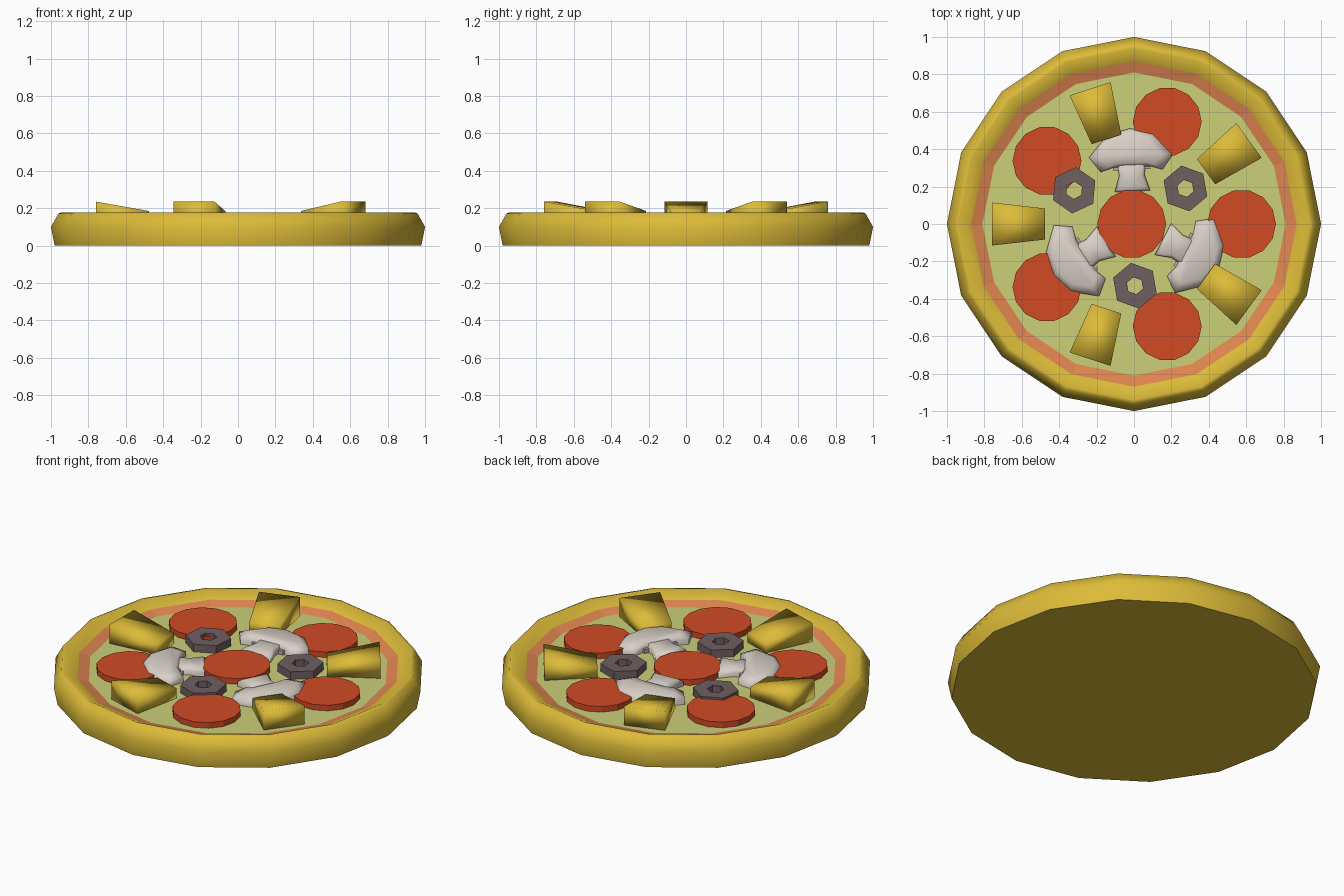
import bpy, bmesh, math
from mathutils import Matrix, Vector

if "Cube" in bpy.data.objects:
    bpy.data.objects.remove(bpy.data.objects["Cube"])

def material(name, rgb):
    m = bpy.data.materials.new(name)
    m.diffuse_color = (*rgb, 1)
    m.use_nodes = True
    m.node_tree.nodes["Principled BSDF"].inputs["Base Color"].default_value = m.diffuse_color
    return m

GOLD = material("golden_yellow", (0.72, 0.50, 0.04))
SAUCE = material("tomato_orange", (0.75, 0.24, 0.08))
CHEESE = material("pale_cheese", (0.60, 0.63, 0.19))
RED = material("sausage_red", (0.64, 0.07, 0.018))
CREAM = material("mushroom_cream", (0.70, 0.64, 0.58))
GILL = material("gill_beige", (0.50, 0.42, 0.35))
OLIVE = material("olive_grey", (0.16, 0.115, 0.12))

def add(name, bm, mat, smooth=None):
    mesh = bpy.data.meshes.new(name)
    bm.to_mesh(mesh)
    bm.free()
    mesh.materials.append(mat)
    ob = bpy.data.objects.new(name, mesh)
    bpy.context.collection.objects.link(ob)
    if smooth:
        bpy.ops.object.select_all(action='DESELECT')
        ob.select_set(True)
        bpy.context.view_layer.objects.active = ob
        bpy.ops.object.shade_smooth_by_angle(angle=math.radians(smooth))
    return ob

def lathe(name, profile, mat, n=16, smooth=None, cap_start=False, cap_end=False):
    """Turn an (r, z) profile, listed from the bottom up and inward."""
    bm = bmesh.new()
    rings = [[bm.verts.new((r * math.cos(2 * math.pi * j / n), r * math.sin(2 * math.pi * j / n), z))
              for j in range(n)] for r, z in profile]
    for a, b in zip(rings, rings[1:]):
        for j in range(n):
            k = (j + 1) % n
            bm.faces.new((a[j], a[k], b[k], b[j]))
    if cap_start:
        bm.faces.new(rings[0][::-1])
    if cap_end:
        bm.faces.new(rings[-1])
    return add(name, bm, mat, smooth)

def slab(name, layers, mat, smooth=None):
    """Stack outlines given as lists of 3D points (counter-clockwise)."""
    bm = bmesh.new()
    rings = [[bm.verts.new(p) for p in layer] for layer in layers]
    n = len(rings[0])
    for a, b in zip(rings, rings[1:]):
        for j in range(n):
            k = (j + 1) % n
            bm.faces.new((a[j], a[k], b[k], b[j]))
    bm.faces.new(rings[0][::-1])
    bm.faces.new(rings[-1])
    return add(name, bm, mat, smooth)

def spin(ob, degrees):
    ob.rotation_euler.z = math.radians(degrees)

BASE = 0.12

# Base: crust, sauce ring and cheese
lathe("crust", [(0.98, 0), (1.0, 0.10), (0.96, 0.172), (0.94, 0.178), (0.87, 0.143)],
      GOLD, smooth=60, cap_start=True)
lathe("sauce", [(0.87, 0.143), (0.81, 0.125)], SAUCE)
lathe("cheese", [(0.81, 0.125), (0.4, 0.125)], CHEESE, cap_end=True)

# Sausage slices: one in the middle and five around
spots = [(-0.012, 0)] + [(0.575 * math.cos(math.radians(72 * i)), 0.575 * math.sin(math.radians(72 * i)))
                         for i in range(5)]
for i, (x, y) in enumerate(spots):
    ob = lathe(f"sausage_slice_{i}", [(0.184, BASE), (0.184, 0.158)], RED, n=14,
               cap_start=True, cap_end=True)
    ob.location = (x, y, 0)

# Pineapple chunks: wedges, thick at the outer end
for i in range(5):
    foot = [(0.476, -0.083, BASE), (0.76, -0.115, BASE), (0.76, 0.115, BASE), (0.476, 0.083, BASE)]
    top = [(x, y, 0.235 if x > 0.6 else 0.185) for x, y, z in foot]
    spin(slab(f"pineapple_chunk_{i}", [foot, top], GOLD, smooth=180), 36 + 72 * i)

# Mushroom slices: bevelled cap, gill strip and flared stem, drawn along +y
half_cap = [(0.10, 0.305), (0.165, 0.285), (0.225, 0.365), (0.125, 0.478)]
cap = half_cap + [(0, 0.512)] + [(-x, y) for x, y in reversed(half_cap)]
half_stem = [(0.095, 0.175), (0.068, 0.26), (0.075, 0.33)]
stem = half_stem + [(-x, y) for x, y in reversed(half_stem)]

def scaled(outline, z, s, centre):
    return [(x * s, centre + (y - centre) * s, z) for x, y in outline]

for i, a in enumerate((2.5, 122.5, 242.5)):
    spin(slab(f"mushroom_cap_{i}", [scaled(cap, BASE, 1, 0.385), scaled(cap, 0.155, 1, 0.385),
                                    scaled(cap, 0.178, 0.72, 0.385)], CREAM, smooth=70), a)
    spin(slab(f"mushroom_stem_{i}", [scaled(stem, BASE, 1, 0.26), scaled(stem, 0.152, 1, 0.26),
                                     scaled(stem, 0.168, 0.78, 0.26)], CREAM, smooth=70), a)
    gill = [(-0.10, 0.29), (0.10, 0.29), (0.10, 0.33), (-0.10, 0.33)]
    spin(slab(f"mushroom_gill_{i}", [scaled(gill, BASE, 1, 0.31), scaled(gill, 0.15, 1, 0.31)], GILL), a)

# Olive rings: six-sided, with a hole
for i, (x, y, a) in enumerate([(-0.32, 0.18, 25), (0.275, 0.19, 40), (0.005, -0.33, 40)]):
    ob = lathe(f"olive_ring_{i}", [(0.046, BASE), (0.124, BASE), (0.124, 0.17), (0.046, 0.17), (0.046, BASE)],
               OLIVE, n=6)
    ob.location = (x, y, 0)
    spin(ob, a)
